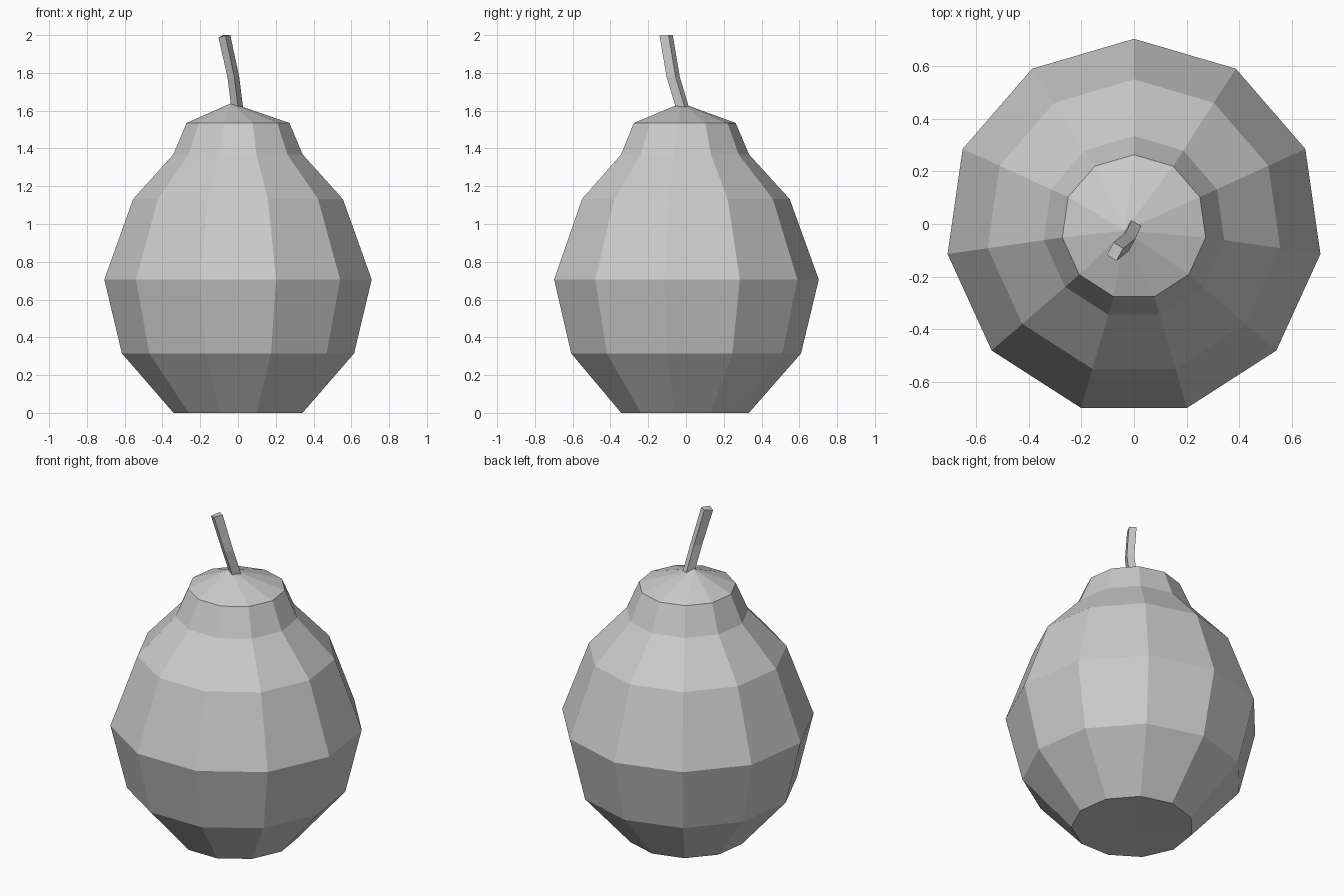
import bpy, bmesh, math
from mathutils import Vector

if "Cube" in bpy.data.objects:
    bpy.data.objects.remove(bpy.data.objects["Cube"])


def loft(name, rings, bottom=None, top=None):
    """Skin a stack of rings; close each end with a fan to a point, or a flat cap."""
    bm = bmesh.new()
    loops = [[bm.verts.new(p) for p in ring] for ring in rings]
    n = len(loops[0])
    for a, b in zip(loops, loops[1:]):
        for i in range(n):
            j = (i + 1) % n
            bm.faces.new((a[i], a[j], b[j], b[i]))
    for loop, tip in ((loops[0], bottom), (loops[-1], top)):
        if tip is None:
            bm.faces.new(loop)
        else:
            v = bm.verts.new(tip)
            for i in range(n):
                bm.faces.new((loop[i], loop[(i + 1) % n], v))
    bmesh.ops.recalc_face_normals(bm, faces=bm.faces[:])
    mesh = bpy.data.meshes.new(name)
    bm.to_mesh(mesh)
    bm.free()
    obj = bpy.data.objects.new(name, mesh)
    bpy.context.collection.objects.link(obj)
    return obj


# Fruit body: eleven-sided profile (radius, height)
SIDES, CY = 11, -0.012
profile = [(0.345, 0), (0.621, 0.315), (0.715, 0.706), (0.561, 1.132),
           (0.346, 1.368), (0.275, 1.535)]
angles = [math.pi / 2 + math.tau * i / SIDES for i in range(SIDES)]
body = [[(r * math.cos(a), CY + r * math.sin(a), z) for a in angles]
        for r, z in profile]
loft("fruit_body", body, bottom=(0, CY, 0.01), top=(-0.035, -0.025, 1.64))

# Stem: bent square bar
u = Vector((0.85, -0.52, 0)) * 0.0215
v = Vector((-0.48, -0.88, 0)) * 0.027
path = [(-0.003, -0.012, 1.58), (-0.005, -0.02, 1.62),
        (-0.025, -0.068, 1.78), (-0.072, -0.105, 1.995)]
stem = [[Vector(p) + s * u + t * v
         for s, t in ((-1, -1), (1, -1), (1, 1), (-1, 1))] for p in path]
for corner, dz in zip(stem[-1], (0.005, 0.005, 0.002, -0.008)):
    corner.z += dz
loft("stem", stem)
